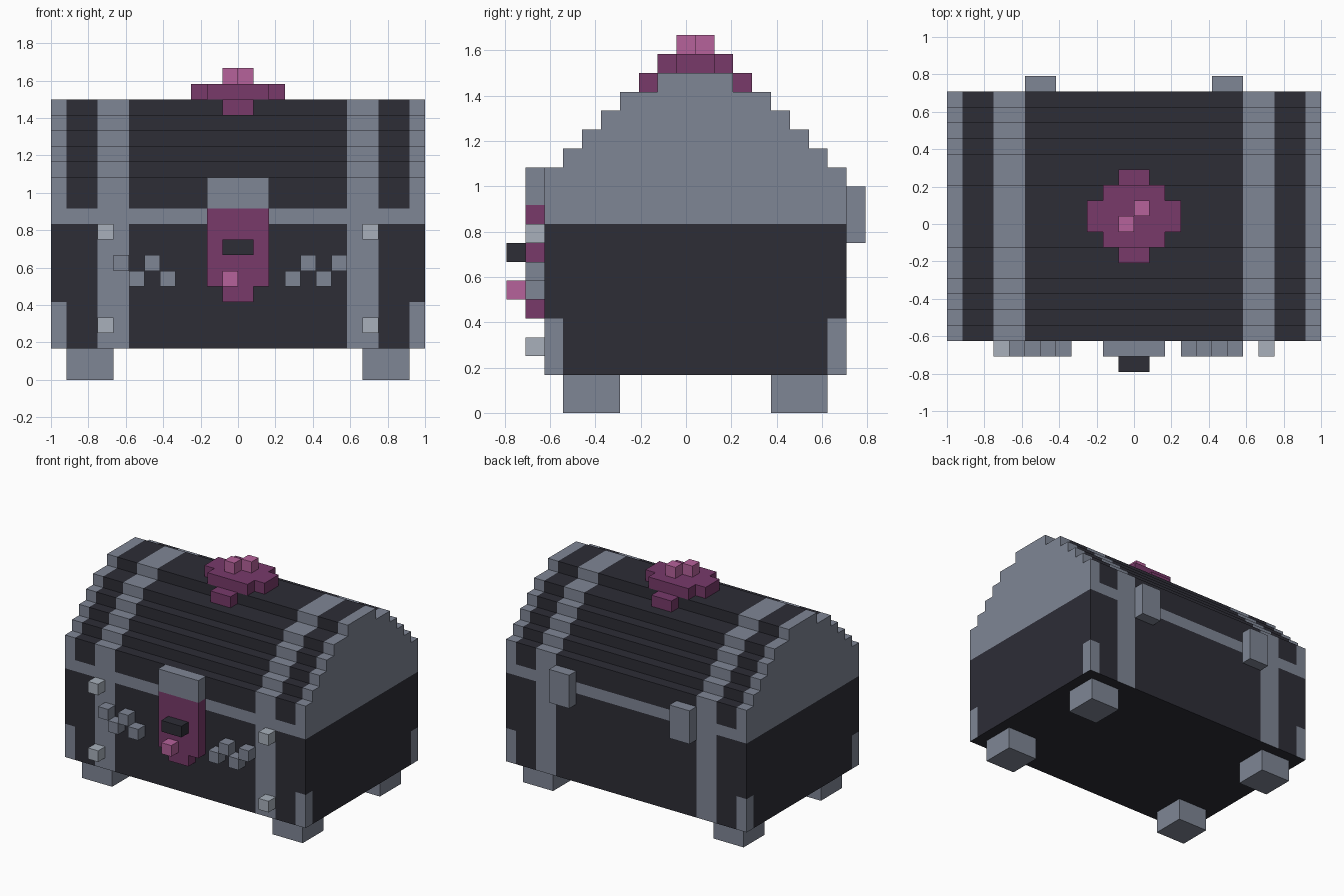
import bpy, bmesh
from mathutils import Vector

U = 1 / 12  # one building block

if "Cube" in bpy.data.objects:
    bpy.data.objects.remove(bpy.data.objects["Cube"])


def material(name, rgb):
    # Convert display values to linear
    col = [((c / 255 + 0.055) / 1.055) ** 2.4 for c in rgb] + [1]
    m = bpy.data.materials.new(name)
    m.use_nodes = True
    m.diffuse_color = col
    m.node_tree.nodes["Principled BSDF"].inputs["Base Color"].default_value = col
    return m


DARK = material("charcoal", (45, 45, 54))
STEEL = material("steel grey", (127, 134, 149))
PALE = material("pale grey", (168, 176, 187))
PLUM = material("plum", (120, 58, 106))
PINK = material("pink", (182, 98, 155))


def finish(name, bm, mats):
    me = bpy.data.meshes.new(name)
    bmesh.ops.recalc_face_normals(bm, faces=bm.faces)
    bmesh.ops.scale(bm, vec=(U, U, U), verts=bm.verts)
    bm.to_mesh(me)
    bm.free()
    for m in mats:
        me.materials.append(m)
    ob = bpy.data.objects.new(name, me)
    bpy.context.scene.collection.objects.link(ob)
    return ob


def blocks(name, mat, boxes):
    """One object from boxes given as (x range), (y range), (z range) in blocks."""
    bm = bmesh.new()
    for ranges in boxes:
        lo = Vector([r[0] for r in ranges])
        hi = Vector([r[1] for r in ranges])
        verts = bmesh.ops.create_cube(bm, size=1)["verts"]
        for v in verts:
            v.co = (lo + hi) / 2 + v.co * (hi - lo)
    return finish(name, bm, [mat])


def mirrored(r):
    return (-r[1], -r[0])


# Chest: stepped profile pushed along x
half = [(8, 2), (8, 13)]
for i, w in enumerate((7, 6, 5, 4, 2)):
    half += [(w, 13 + i), (w, 14 + i)]
half.remove((8, 13))
half.insert(1, (8, 13))
outline = half + [(-y, z) for y, z in reversed(half)]
bm = bmesh.new()
face = bm.faces.new([bm.verts.new((-12, y + 0.5, z)) for y, z in outline])
ext = bmesh.ops.extrude_face_region(bm, geom=[face], use_keep_orig=True)
for v in ext["geom"]:
    if isinstance(v, bmesh.types.BMVert):
        v.co.x = 12
bmesh.ops.recalc_face_normals(bm, faces=bm.faces)


def cut(co, no, ceiling=99):
    faces = [f for f in bm.faces if f.calc_center_median().z < ceiling]
    geom = {g for f in faces for g in (f, *f.edges, *f.verts)}
    bmesh.ops.bisect_plane(bm, geom=list(geom), plane_co=co, plane_no=no)


for z in (5, 10, 11):
    cut((0, 0, z), (0, 0, 1))
for x in (7, 9, 11):
    for s in (-1, 1):
        cut((x * s, 0, 0), (1, 0, 0))
for y in (-6.5, 7.5):
    cut((0, y, 0), (0, 1, 0), ceiling=5)

# Straps, rim and corner guards by position
for f in bm.faces:
    c = f.calc_center_median()
    ax = abs(c.x)
    if abs(f.normal.x) > 0.5:
        steel = c.z > 10 or (c.z < 5 and abs(c.y - 0.5) > 7)
    elif f.normal.z < -0.5:
        steel = False
    else:
        steel = 7 < ax < 9 or 10 < c.z < 11 or (ax > 11 and not 5 < c.z < 10)
    f.material_index = int(steel)
finish("chest", bm, [DARK, STEEL])

# Feet and hinges
blocks("feet", STEEL, [(x, y, (0, 2)) for x in ((8, 11), (-11, -8))
                       for y in ((-6.5, -3.5), (4.5, 7.5))])
blocks("hinges", STEEL, [(x, (8.5, 9.5), (9, 12)) for x in ((5, 7), (-7, -5))])

# Front clasp and lock
FRONT, OUTER = (-8.5, -7.5), (-9.5, -8.5)
blocks("clasp", STEEL, [((-2, 2), FRONT, (11, 13))])
blocks("lock", PLUM, [((-2, 2), FRONT, (6, 11)), ((-1, 1), FRONT, (5, 6))])
blocks("keyhole", DARK, [((-1, 1), OUTER, (8, 9))])
blocks("lock_jewel", PINK, [((-1, 0), OUTER, (6, 7))])

# Studs on the straps and zigzag ornaments
blocks("strap_studs", PALE, [(x, FRONT, z) for x in ((8, 9), (-9, -8))
                             for z in ((3, 4), (9, 10))])
blocks("zigzag_ornaments", STEEL,
       [((x + i, x + i + 1), FRONT, (6 + (i + up) % 2, 7 + (i + up) % 2))
        for x, up in ((-8, 1), (3, 0)) for i in range(4)])

# Gem on the lid
side = (2, 3)
blocks("lid_gem", PLUM, [
    ((-2, 2), (-1.5, 2.5), (18, 19)),
    (side, (-0.5, 1.5), (18, 19)),
    (mirrored(side), (-0.5, 1.5), (18, 19)),
    ((-1, 1), (-2.5, -1.5), (17, 18)),
    ((-1, 1), (2.5, 3.5), (17, 18)),
])
blocks("gem_sparkles", PINK, [((0, 1), (0.5, 1.5), (19, 20)),
                              ((-1, 0), (-0.5, 0.5), (19, 20))])
